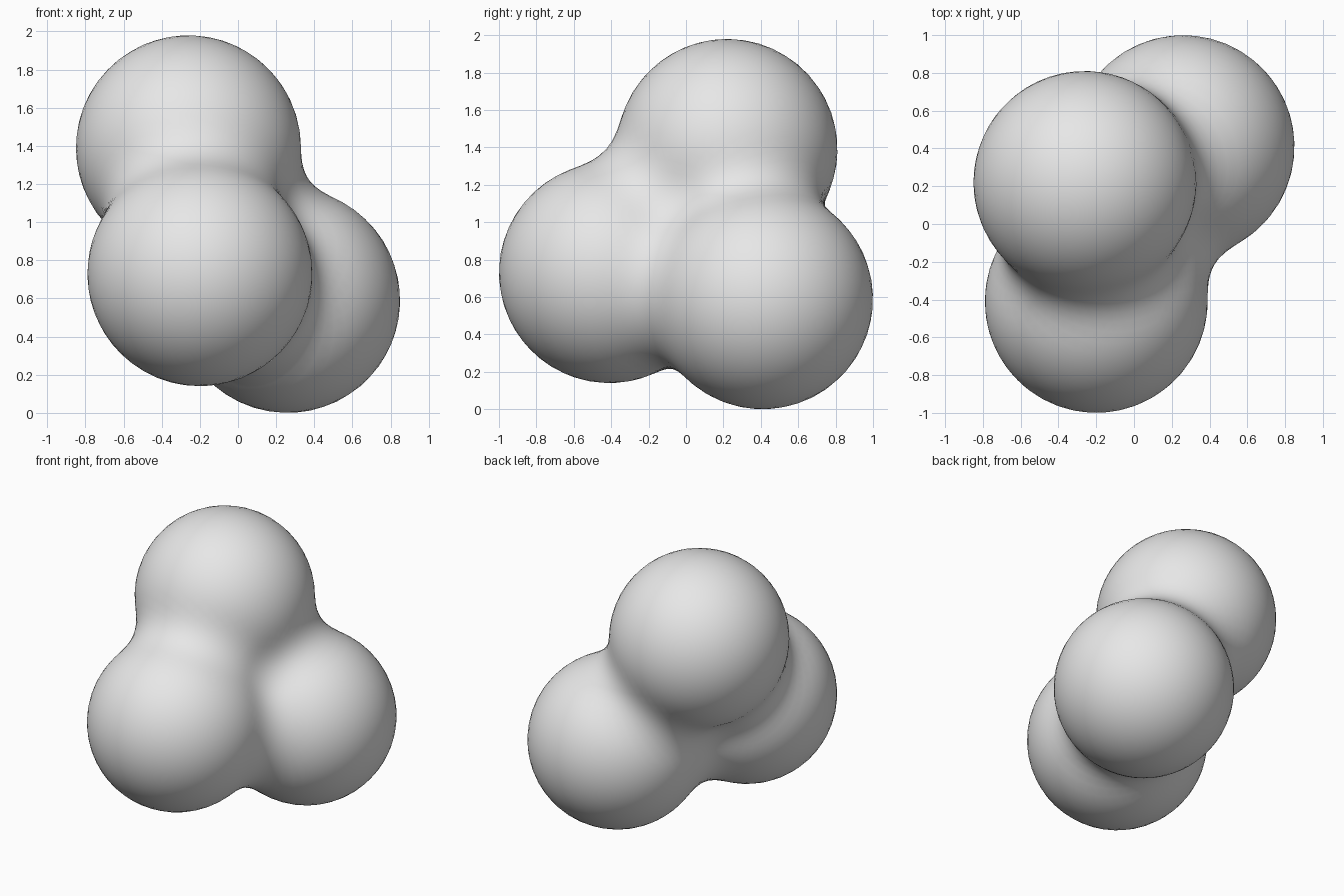
import bpy, bmesh
from mathutils import Vector

if "Cube" in bpy.data.objects:
    bpy.data.objects.remove(bpy.data.objects["Cube"])

# Three equal balls that melt into one another
RADIUS = 0.59
REACH = 0.86
CENTRES = [Vector((-0.26, 0.22, 1.39)),   # upper ball
           Vector((-0.20, -0.41, 0.73)),  # front ball
           Vector((0.26, 0.41, 0.59))]    # back right ball
LEVEL = (1 - (RADIUS / REACH) ** 2) ** 3


def field(p):
    return sum(max(0.0, 1 - (p - c).length_squared / REACH ** 2) ** 3 for c in CENTRES)


def surface_point(origin, direction):
    near, far = 0.05, 1.6
    for _ in range(26):
        mid = (near + far) / 2
        if field(origin + direction * mid) > LEVEL:
            near = mid
        else:
            far = mid
    return origin + direction * near


# Blended skin: a sphere pushed out from the shared middle to the soft surface
middle = sum(CENTRES, Vector()) / 3
bm = bmesh.new()
bmesh.ops.create_icosphere(bm, subdivisions=5, radius=1)
for v in bm.verts:
    v.co = surface_point(middle, v.co.normalized())
for f in bm.faces:
    f.smooth = True
mesh = bpy.data.meshes.new("blended_balls")
bm.to_mesh(mesh)
bm.free()

# Plain grey material
grey = bpy.data.materials.new("light grey")
grey.diffuse_color = (0.8, 0.8, 0.8, 1)
grey.use_nodes = True
grey.node_tree.nodes["Principled BSDF"].inputs["Base Color"].default_value = grey.diffuse_color
mesh.materials.append(grey)

blob = bpy.data.objects.new("blended_balls", mesh)
bpy.context.collection.objects.link(blob)
